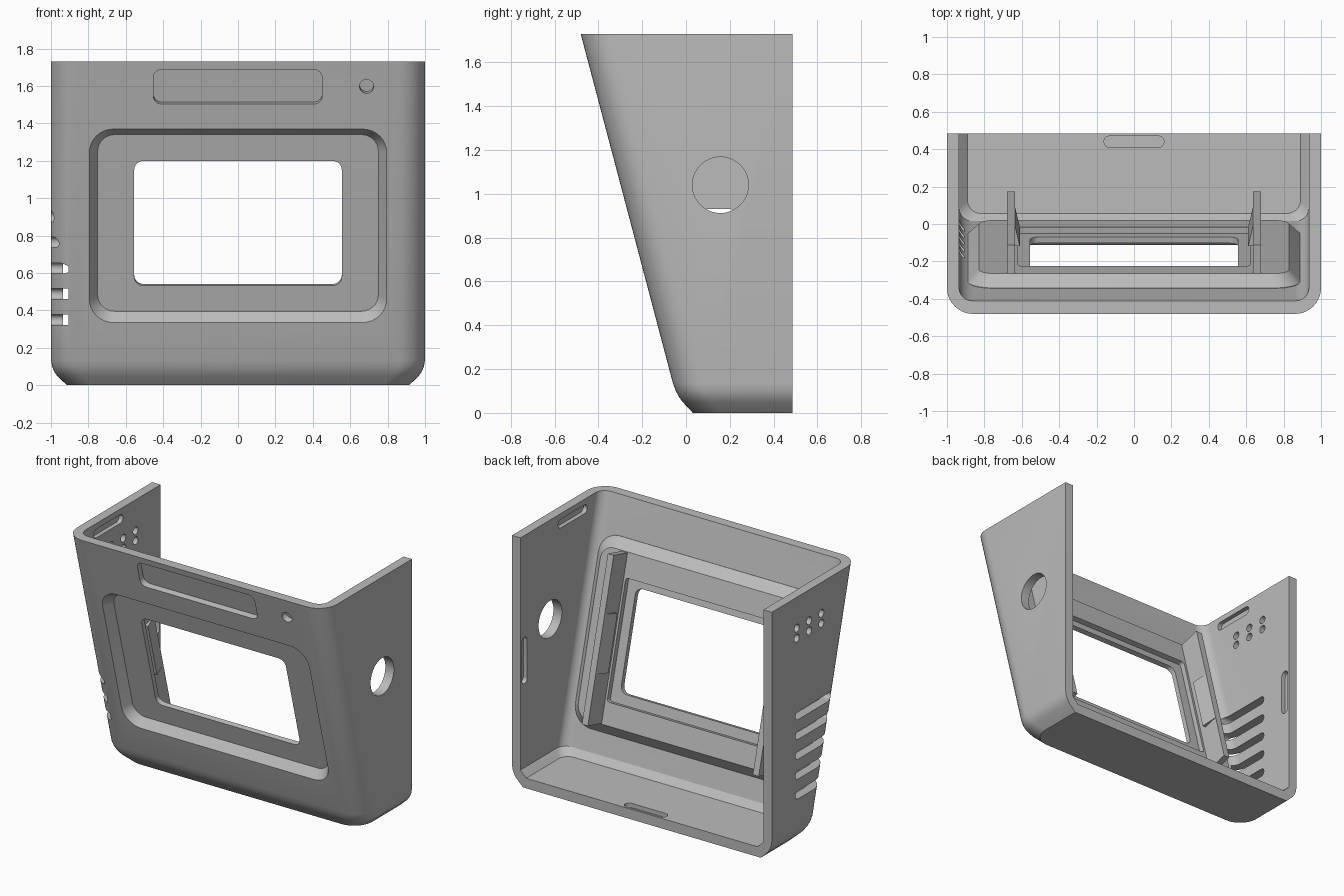
import bpy, bmesh, math
from mathutils import Vector

old = bpy.data.objects.get("Cube")
if old:
    bpy.data.objects.remove(old, do_unlink=True)

grey = bpy.data.materials.new("matte grey")
grey.use_nodes = True
grey.diffuse_color = (0.5, 0.5, 0.5, 1)
grey.node_tree.nodes["Principled BSDF"].inputs["Base Color"].default_value = (0.5, 0.5, 0.5, 1)

TOP, BACK, WALL = 1.73, 0.485, 0.07
SLOPE = 0.264
TILT = math.atan(SLOPE)
C, S = math.cos(TILT), math.sin(TILT)


def front_y(z):
    return -0.024 - SLOPE * z


def on_front(x, v, w):
    """Coordinates on the leaning front: v runs up it, w goes inward."""
    return Vector((x, -0.024 - S * v + C * w, C * v + S * w))


def on_side(a, b, w):
    return Vector((w, a, b))


def on_floor(a, b, w):
    return Vector((a, b, w))


def loft(name, loops):
    """Closed solid through rings that have equal point counts."""
    bm = bmesh.new()
    rings = [[bm.verts.new(p) for p in loop] for loop in loops]
    n = len(rings[0])
    for r0, r1 in zip(rings, rings[1:]):
        for i in range(n):
            j = (i + 1) % n
            bm.faces.new((r0[i], r0[j], r1[j], r1[i]))
    bm.faces.new(rings[0])
    bm.faces.new(rings[-1])
    bmesh.ops.recalc_face_normals(bm, faces=bm.faces)
    mesh = bpy.data.meshes.new(name)
    bm.to_mesh(mesh)
    bm.free()
    mesh.materials.append(grey)
    ob = bpy.data.objects.new(name, mesh)
    bpy.context.collection.objects.link(ob)
    return ob


def rounded(a0, a1, b0, b1, r, seg=8):
    """Rounded rectangle as 2D points."""
    pts = []
    corners = ((a1 - r, b1 - r), (a0 + r, b1 - r), (a0 + r, b0 + r), (a1 - r, b0 + r))
    for k, (ca, cb) in enumerate(corners):
        for i in range(seg + 1):
            t = math.pi / 2 * (k + i / seg)
            pts.append((ca + r * math.cos(t), cb + r * math.sin(t)))
    return pts


def plate(name, frame, rect, w0, w1):
    pts = rounded(*rect)
    return loft(name, [[frame(a, b, w) for a, b in pts] for w in (w0, w1)])


def disc(name, frame, a, b, r, w0, w1, n=32):
    ring = [(a + r * math.cos(math.tau * i / n), b + r * math.sin(math.tau * i / n)) for i in range(n)]
    return loft(name, [[frame(p, q, w) for p, q in ring] for w in (w0, w1)])


def section(z, inset, half, front, back, r, seg=10):
    """Horizontal slice with rounded front corners and a square back."""
    hx, fy = half - inset, front_y(z) + front + inset * 0.65
    pts = [Vector((hx, back, z)), Vector((-hx, back, z))]
    for cx, start in ((-hx + r, math.pi), (hx - r, 1.5 * math.pi)):
        for i in range(seg + 1):
            t = start + math.pi / 2 * i / seg
            pts.append(Vector((cx + r * math.cos(t), fy + r + r * math.sin(t), z)))
    return pts


def combine(target, tool, operation):
    mod = target.modifiers.new(operation, 'BOOLEAN')
    mod.operation = operation
    mod.solver = 'EXACT'
    mod.object = tool
    bpy.context.view_layer.objects.active = target
    bpy.ops.object.modifier_apply(modifier=mod.name)
    bpy.data.objects.remove(tool, do_unlink=True)


def cut(tool):
    combine(shell, tool, 'DIFFERENCE')


# Shell: leaning front, two sides and floor; open at the back and top
outer = ((0, 0.085), (0.05, 0.033), (0.075, 0.016), (0.1, 0.006), (0.135, 0), (TOP, 0))
shell = loft("shell", [section(z, i, 1, 0, BACK, 0.14) for z, i in outer])
inner = ((WALL, 0.045), (0.115, 0), (TOP + 0.1, 0))
cut(loft("cavity", [section(z, i, 0.935, WALL, 0.7, 0.07) for z, i in inner]))

# Screen housing standing proud on the inside of the front
housing = ((0.03, 0.89, 0.25, 1.51, 0.14), (0.07, 0.89, 0.25, 1.51, 0.14),
           (0.13, 0.83, 0.315, 1.44, 0.09))
combine(shell, loft("housing", [[on_front(a, b, w) for a, b in rounded(-h, h, v0, v1, r)]
                                for w, h, v0, v1, r in housing]), 'UNION')

# Bezel recess with sloping sides, window and stepped seat behind it
bezel = ((-0.012, 0.804, 0.337, 1.426, 0.138), (0.06, 0.75, 0.393, 1.37, 0.09))
cut(loft("bezel", [[on_front(a, b, w) for a, b in rounded(-h, h, v0, v1, r)]
                   for w, h, v0, v1, r in bezel]))
cut(plate("window", on_front, (-0.555, 0.555, 0.535, 1.225, 0.05), 0.02, 0.2))
cut(plate("screen_seat", on_front, (-0.62, 0.62, 0.465, 1.275, 0.02), 0.094, 0.2))

# Shallow label panel and button seat above the bezel
cut(plate("panel", on_front, (-0.453, 0.45, 1.555, 1.745, 0.045), -0.05, 0.04))
cut(disc("button_seat", on_front, 0.688, 1.652, 0.038, -0.05, 0.04))

# Round port in the left side
cut(disc("port", on_side, 0.157, 1.04, 0.128, 0.88, 1.1, 48))

# Vent slots and sound holes in the right side
for k in range(5):
    z = 0.35 + 0.138 * k
    cut(plate("vent", on_side, (-0.185, 0.225, z - 0.028, z + 0.028, 0.027), -1.1, -0.905))
for y in (-0.06, 0.075, 0.21):
    for z in (1.445, 1.515):
        cut(disc("sound_hole", on_side, y, z, 0.027, -1.1, -0.88, 20))

# Blind catch grooves inside the sides and the floor
for s in (1, -1):
    cut(plate("top_groove", on_side, (-0.25, 0.07, 1.63, 1.69, 0.029), s * 0.9, s * 0.965))
    cut(plate("back_groove", on_side, (0.41, 0.47, 0.7, 1.02, 0.029), s * 0.9, s * 0.965))
cut(plate("floor_groove", on_floor, (-0.16, 0.16, 0.41, 0.47, 0.029), 0.04, 0.12))

# Board rails with wedge clips beside the window
for side, s in (("left", 1), ("right", -1)):
    loft("rail_" + side, [[on_front(s * x, v, w) for x, w in
                           ((0.635, 0.125), (0.68, 0.125), (0.68, 0.288), (0.635, 0.288))]
                          for v in (0.32, 1.435)])
    loft("clip_" + side, [[on_front(s * x, v, w) for x, w in
                           ((0.64, 0.18), (0.61, 0.18), (0.635, 0.288), (0.64, 0.288))]
                          for v in (0.66, 1.05)])

# Smooth the rounded corners, keep the edges crisp
bpy.ops.object.select_all(action='DESELECT')
shell.select_set(True)
bpy.context.view_layer.objects.active = shell
bpy.ops.object.shade_smooth_by_angle(angle=math.radians(25))
